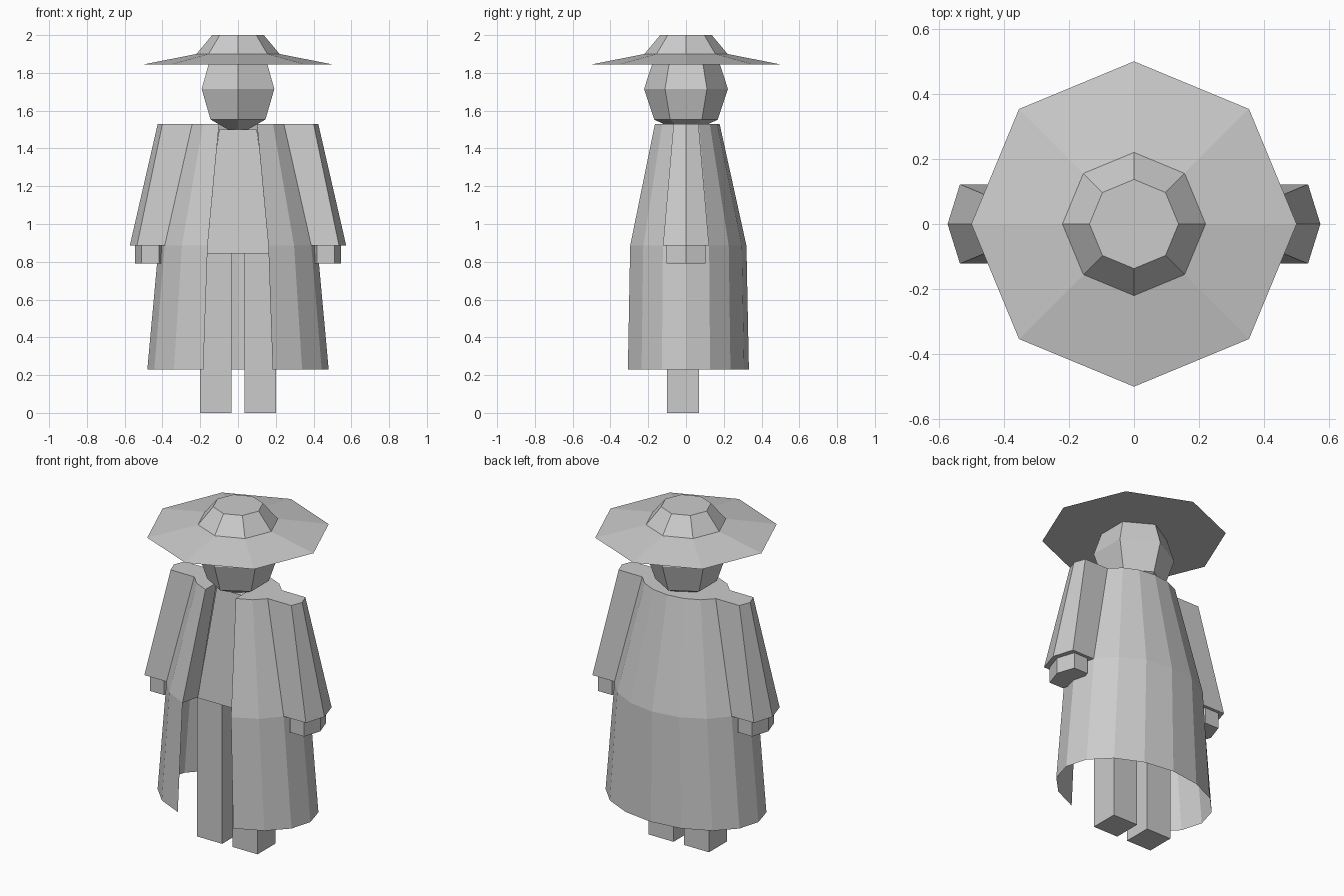
import bpy, bmesh
from math import sin, cos, pi

if "Cube" in bpy.data.objects:
    bpy.data.objects.remove(bpy.data.objects["Cube"])


def make(name, build):
    bm = bmesh.new()
    build(bm)
    bmesh.ops.recalc_face_normals(bm, faces=bm.faces[:])
    me = bpy.data.meshes.new(name)
    bm.to_mesh(me)
    bm.free()
    ob = bpy.data.objects.new(name, me)
    bpy.context.collection.objects.link(ob)
    return ob


def ring(n, a, b, z, start=0.0):
    return [(a * cos(start + 2 * pi * i / n), b * sin(start + 2 * pi * i / n), z) for i in range(n)]


def bridge(bm, rings, closed=True):
    """Quads between successive point rings; returns vertex rows."""
    rows = [[bm.verts.new(p) for p in r] for r in rings]
    n = len(rows[0])
    for lo, hi in zip(rows, rows[1:]):
        for i in range(n if closed else n - 1):
            j = (i + 1) % n
            bm.faces.new((lo[i], lo[j], hi[j], hi[i]))
    return rows


def solid(name, rings):
    def build(bm):
        rows = bridge(bm, rings)
        bm.faces.new(rows[0])
        bm.faces.new(rows[-1])
    return make(name, build)


def mirror(ob):
    m = ob.modifiers.new("Mirror", 'MIRROR')
    m.use_mirror_merge = False


def hexagon(x_in, x_a, x_b, x_out, y, z):
    return [(x_out, 0, z), (x_b, y, z), (x_a, y, z), (x_in, 0, z), (x_a, -y, z), (x_b, -y, z)]


def rect(x0, x1, y0, y1, z):
    return [(x0, y0, z), (x1, y0, z), (x1, y1, z), (x0, y1, z)]


# Hat: octagonal brim with flat underside and tapered crown
solid("hat", [ring(8, r, r, z) for r, z in ((0.5, 1.845), (0.22, 1.9), (0.137, 2.0))])

# Six-sided head
solid("head", [ring(6, r, r, z, pi / 2) for r, z in
               ((0.06, 1.5), (0.168, 1.553), (0.222, 1.715), (0.17, 1.875))])

# Torso seen through the coat opening
solid("torso", [rect(-0.18, 0.18, -0.125, 0.12, 0.845),
                rect(-0.1, 0.1, -0.06, 0.06, 1.5)])


# Coat: elliptical 16-gon shell, front two faces left open, lapels folded back to the torso
def coat(bm):
    levels = ((0.48, 0.333, 0.23), (0.42, 0.32, 0.885), (0.262, 0.178, 1.53))
    rings = [ring(16, a, b, z, -pi / 2)[1:] for a, b, z in levels]
    rows = bridge(bm, rings, closed=False)
    neck = [bm.verts.new((s * 0.1, -0.06, 1.53)) for s in (-1, 1)]
    bm.faces.new(rows[2] + neck)
    for k, s, top in ((-1, -1, neck[0]), (0, 1, neck[1])):
        low = bm.verts.new((s * 0.178, -0.125, 0.85))
        bm.faces.new((rows[1][k], rows[2][k], top, low))


make("coat", coat)

# Flared sleeves, hands and legs, mirrored across x
mirror(solid("sleeve", [hexagon(0.345, 0.386, 0.535, 0.573, 0.122, 0.885),
                        hexagon(0.21, 0.235, 0.4, 0.425, 0.066, 1.53)]))
mirror(solid("hand", [hexagon(0.385, 0.418, 0.51, 0.545, 0.104, z) for z in (0.79, 0.93)]))
mirror(solid("leg", [rect(0.035, 0.2, -0.1, 0.068, z) for z in (0.0, 0.85)]))
